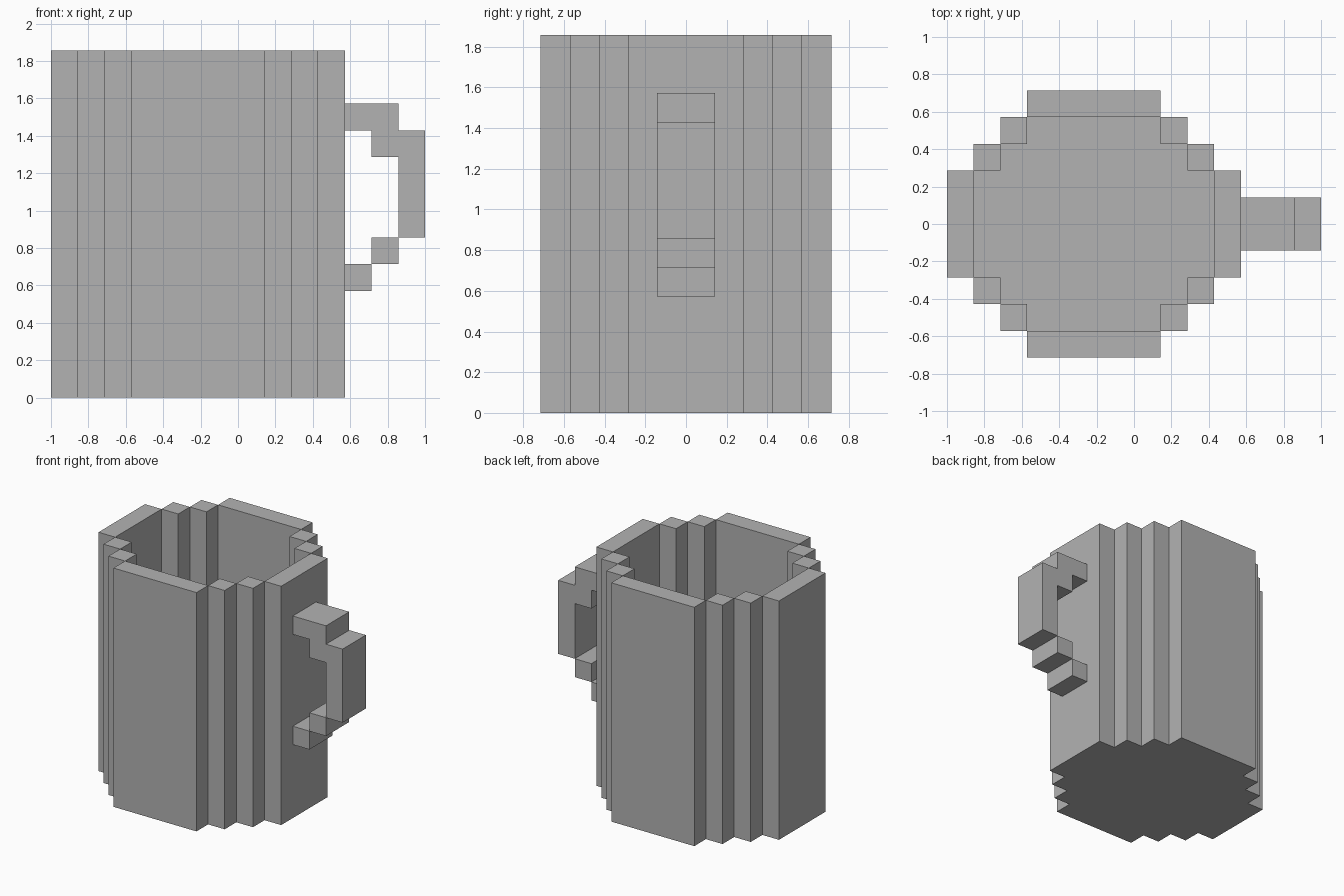
import bpy
import bmesh

default = bpy.data.objects.get("Cube")
if default:
    bpy.data.objects.remove(default, do_unlink=True)

U = 1 / 7        # edge of one block
AXIS = -1.5      # centre of the cup along x, in blocks
HEIGHT = 13

grey = bpy.data.materials.new("plain_grey")
grey.use_nodes = True
grey.diffuse_color = (0.448, 0.448, 0.448, 1)
grey.node_tree.nodes["Principled BSDF"].inputs["Base Color"].default_value = grey.diffuse_color


def prism(name, outline, start, end, along="z"):
    """Extrude an outline given in blocks along z, or an x-z outline along y."""
    def place(a, b, c):
        return (a * U, b * U, c * U) if along == "z" else (a * U, c * U, b * U)

    bm = bmesh.new()
    face = bm.faces.new([bm.verts.new(place(a, b, start)) for a, b in outline])
    moved = bmesh.ops.extrude_face_region(bm, geom=[face], use_keep_orig=True)
    verts = [g for g in moved["geom"] if isinstance(g, bmesh.types.BMVert)]
    offset = [p - q for p, q in zip(place(0, 0, end), place(0, 0, start))]
    bmesh.ops.translate(bm, verts=verts, vec=offset)
    bmesh.ops.recalc_face_normals(bm, faces=bm.faces)
    mesh = bpy.data.meshes.new(name)
    bm.to_mesh(mesh)
    bm.free()
    mesh.materials.append(grey)
    obj = bpy.data.objects.new(name, mesh)
    bpy.context.collection.objects.link(obj)
    return obj


def rect(a0, a1, b0, b1):
    return [(a0, b0), (a1, b0), (a1, b1), (a0, b1)]


# Cup walls: four broad panels joined by stepped corner posts
for sx, side in ((1, "left"), (-1, "right")):
    prism(f"{side}_wall", rect(AXIS + sx * 4.5, AXIS + sx * 5.5, -2, 2), 0, HEIGHT)
    for sy, end in ((-1, "front"), (1, "back")):
        for i, label in enumerate(("outer", "inner")):
            x, y = 3.5 - i, 2 + i
            prism(f"{end}_{side}_{label}_post",
                  rect(AXIS + sx * x, AXIS + sx * (x + 1), sy * y, sy * (y + 1)),
                  0, HEIGHT)
for sy, end in ((-1, "front"), (1, "back")):
    prism(f"{end}_wall", rect(AXIS - 2.5, AXIS + 2.5, sy * 4, sy * 5), 0, HEIGHT)

# Stepped floor filling the inside of the walls
quarter = [(4.5, 2), (3.5, 2), (3.5, 3), (2.5, 3), (2.5, 4)]
half = quarter + [(-x, y) for x, y in reversed(quarter)]
floor = half + [(x, -y) for x, y in reversed(half)]
prism("cup_floor", [(AXIS + x, y) for x, y in floor], 0, 1)

# Handle: stepped upper arm with grip, then two blocks stepping back to the cup
arm = [(4, 10), (5, 10), (5, 9), (6, 9), (6, 6), (7, 6), (7, 10), (6, 10), (6, 11), (4, 11)]
prism("handle_grip", arm, -1, 1, along="y")
prism("handle_lower_step", rect(5, 6, 5, 6), -1, 1, along="y")
prism("handle_lower_joint", rect(4, 5, 4, 5), -1, 1, along="y")
